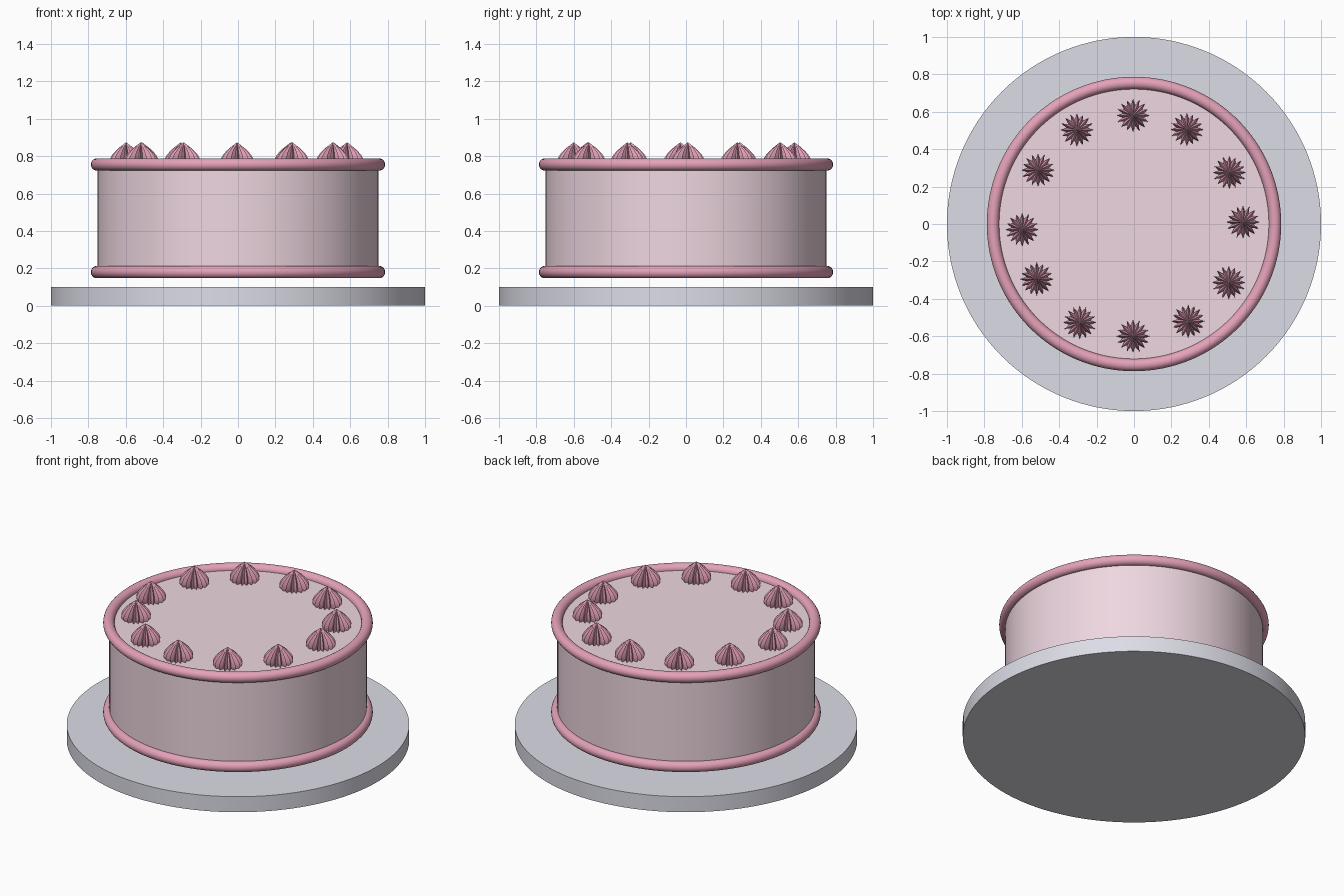
import bpy, math

if "Cube" in bpy.data.objects:
    bpy.data.objects.remove(bpy.data.objects["Cube"])

def material(name, rgb):
    m = bpy.data.materials.new(name)
    m.diffuse_color = (*rgb, 1)
    m.use_nodes = True
    m.node_tree.nodes["Principled BSDF"].inputs["Base Color"].default_value = m.diffuse_color
    return m

sponge = material("pale_pink", (0.86, 0.68, 0.75))
icing = material("pink_icing", (0.78, 0.36, 0.48))
china = material("pale_china", (0.72, 0.72, 0.80))

def finish(name, mat, angle=40):
    ob = bpy.context.object
    ob.name = name
    ob.data.materials.append(mat)
    bpy.ops.object.shade_smooth_by_angle(angle=math.radians(angle))
    return ob

def disc(name, radius, z0, z1, mat):
    bpy.ops.mesh.primitive_cylinder_add(vertices=128, radius=radius, depth=z1 - z0,
                                        location=(0, 0, (z0 + z1) / 2))
    return finish(name, mat)

def icing_ring(name, z):
    bpy.ops.mesh.primitive_torus_add(major_radius=0.754, minor_radius=0.033,
                                     major_segments=128, minor_segments=20,
                                     location=(0, 0, z))
    return finish(name, icing)

# Plate, cake body and the two icing rings
disc("plate", 1.0, 0.0, 0.1, china)
disc("cake", 0.752, 0.17, 0.755, sponge)
icing_ring("bottom_icing_ring", 0.18)
icing_ring("top_icing_ring", 0.755)

# Piped rosette: star cross-section swept up an onion-shaped profile
RIDGES = 16
PROFILE = [(0.076, 0.0), (0.086, 0.012), (0.088, 0.024), (0.084, 0.038), (0.074, 0.055),
           (0.059, 0.072), (0.040, 0.090), (0.022, 0.104), (0.009, 0.114)]

def rosette_mesh():
    n = RIDGES * 2
    verts, faces = [], []
    for r, z in PROFILE:
        for i in range(n):
            a = math.tau * i / n
            rr = r * (0.64 if i % 2 else 1.0)
            verts.append((rr * math.cos(a), rr * math.sin(a), z))
    for k in range(len(PROFILE) - 1):
        for i in range(n):
            j = (i + 1) % n
            faces.append((k * n + i, k * n + j, (k + 1) * n + j, (k + 1) * n + i))
    tip, last = len(verts), (len(PROFILE) - 1) * n
    verts.append((0, 0, 0.121))
    faces += [(last + i, last + (i + 1) % n, tip) for i in range(n)]
    faces.append(tuple(reversed(range(n))))
    me = bpy.data.meshes.new("rosette")
    me.from_pydata(verts, [], faces)
    return me

# Twelve rosettes, placed slightly unevenly by hand
SPOTS = [(0.583, 0.01), (0.51, 0.275), (0.283, 0.505), (-0.005, 0.58),
         (-0.305, 0.503), (-0.513, 0.288), (-0.598, -0.03), (-0.52, -0.295),
         (-0.29, -0.527), (-0.005, -0.60), (0.29, -0.52), (0.507, -0.313)]
shared = rosette_mesh()
for k, (x, y) in enumerate(SPOTS):
    ob = bpy.data.objects.new(f"rosette_{k + 1}", shared)
    ob.location = (x, y, 0.753)
    bpy.context.collection.objects.link(ob)
bpy.ops.object.select_all(action='DESELECT')
ob.select_set(True)
bpy.context.view_layer.objects.active = ob
finish(ob.name, icing)
